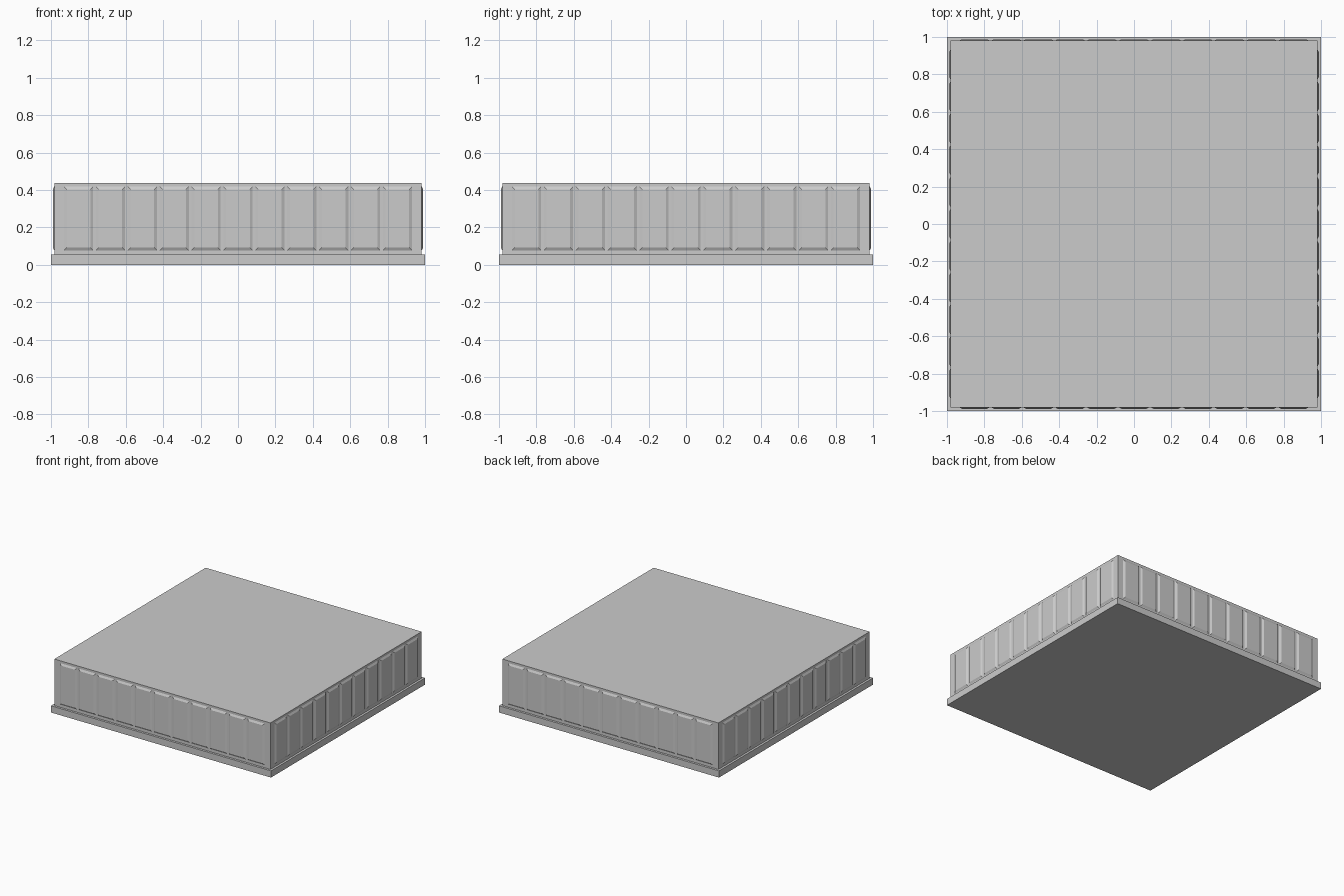
import bpy, bmesh
from math import pi
from mathutils import Matrix, Vector

if "Cube" in bpy.data.objects:
    bpy.data.objects.remove(bpy.data.objects["Cube"])

WALL = 0.982      # half width of the upper block
FACE = 0.99       # outer plane of the raised panels
PITCH = 0.1705
COUNT = 11


def box(name, half, z0, z1):
    bpy.ops.mesh.primitive_cube_add(size=1, location=(0, 0, (z0 + z1) / 2))
    ob = bpy.context.object
    ob.name = name
    ob.scale = (2 * half, 2 * half, z1 - z0)
    bpy.ops.object.transform_apply(location=True, rotation=False, scale=True)
    return ob


def add_panel(bm, cx, rot):
    # Raised panel with sloped edges, on the wall facing -y before rotation
    rings = []
    for hw, z0, z1, y in ((0.08, 0.075, 0.42, WALL - 0.001), (0.063, 0.092, 0.403, FACE)):
        pts = ((cx - hw, z0), (cx + hw, z0), (cx + hw, z1), (cx - hw, z1))
        rings.append([bm.verts.new(rot @ Vector((x, -y, z))) for x, z in pts])
    a, b = rings
    bm.faces.new(b)
    for i in range(4):
        j = (i + 1) % 4
        bm.faces.new((a[i], a[j], b[j], b[i]))


# Base slab and main block
box("base_slab", 1.0, 0, 0.055)
box("main_block", WALL, 0.055, 0.437)

# Rows of raised panels on all four sides
for k, side in enumerate(("front", "right", "back", "left")):
    bm = bmesh.new()
    rot = Matrix.Rotation(k * pi / 2, 3, 'Z')
    for i in range(COUNT):
        add_panel(bm, (i - (COUNT - 1) / 2) * PITCH, rot)
    me = bpy.data.meshes.new(side + "_panels")
    bm.to_mesh(me)
    bm.free()
    bpy.context.collection.objects.link(bpy.data.objects.new(side + "_panels", me))
